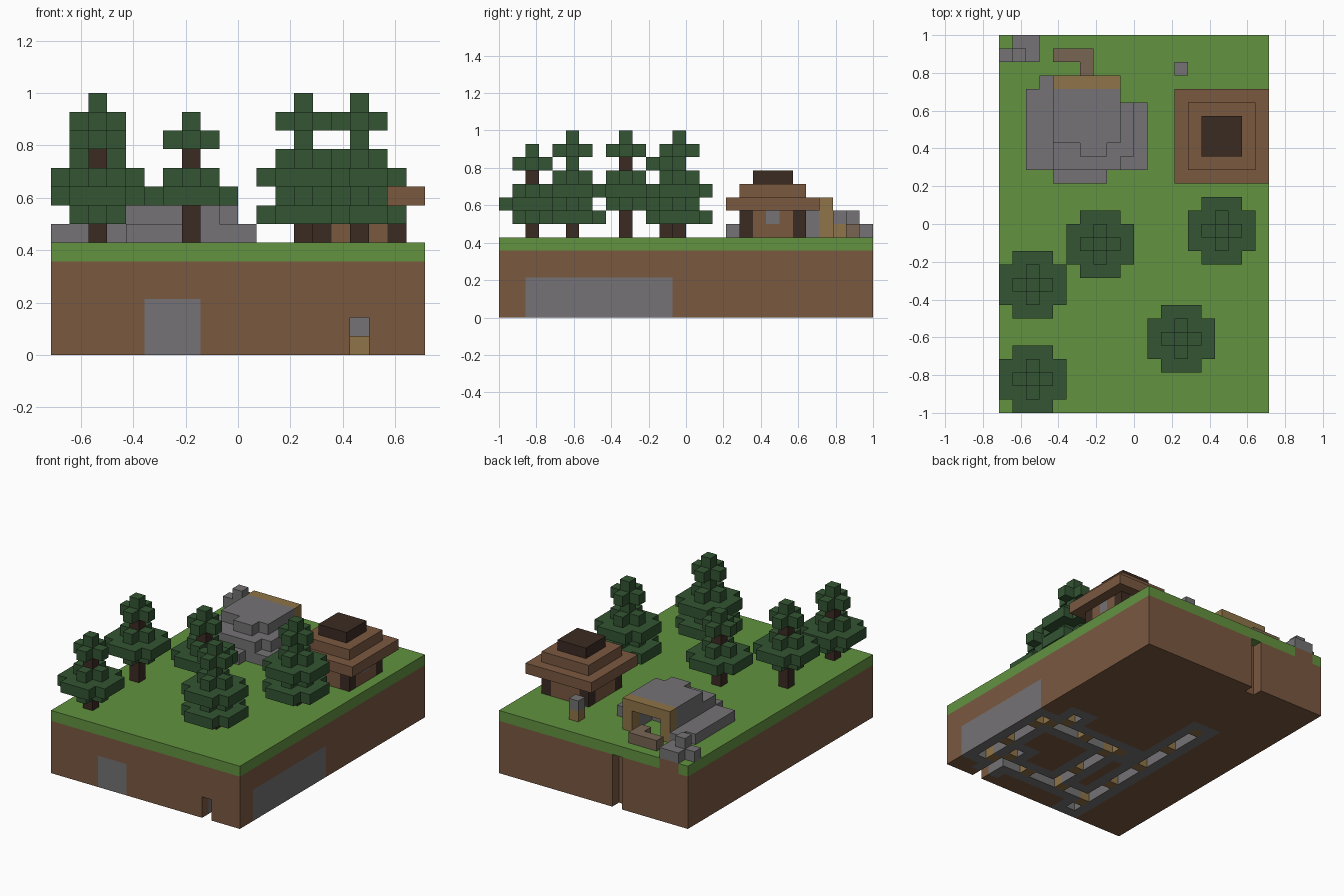
import bpy
import bmesh
from mathutils import Vector

U = 1 / 14                      # edge length of one block
W, D, TOP = 20, 28, 6           # ground size in blocks

old = bpy.data.objects.get("Cube")
if old:
    bpy.data.objects.remove(old, do_unlink=True)

PALETTE = {
    "grass": (0.122, 0.288, 0.051),
    "soil": (0.195, 0.098, 0.051),
    "stone": (0.176, 0.170, 0.176),
    "leaves": (0.033, 0.089, 0.033),
    "dark_wood": (0.044, 0.024, 0.016),
    "timber": (0.275, 0.174, 0.065),
    "worn_timber": (0.188, 0.130, 0.086),
}
NAMES = list(PALETTE)
MATS = []
for name, rgb in PALETTE.items():
    m = bpy.data.materials.new(name)
    m.use_nodes = True
    m.diffuse_color = (*rgb, 1)
    bsdf = m.node_tree.nodes["Principled BSDF"]
    bsdf.inputs["Base Color"].default_value = (*rgb, 1)
    bsdf.inputs["Roughness"].default_value = 0.9
    MATS.append(m)

AXES = [Vector(v) for v in ((1, 0, 0), (0, 1, 0), (0, 0, 1))]


def box(x0, x1, y0, y1, z0, z1):
    """All block positions in a half-open range."""
    return [(x, y, z) for x in range(x0, x1) for y in range(y0, y1) for z in range(z0, z1)]


def fill(cells, color, *span):
    cells.update(dict.fromkeys(box(*span), color))


def build(name, cells):
    """Skin a set of coloured blocks, leaving out the faces between neighbours."""
    bm = bmesh.new()
    verts = {}

    def vert(p):
        key = tuple(round(c * 2) for c in p)
        if key not in verts:
            verts[key] = bm.verts.new(((p.x - W / 2) * U, (p.y - D / 2) * U, p.z * U))
        return verts[key]

    for cell, color in cells.items():
        mid = Vector(cell) + Vector((0.5, 0.5, 0.5))
        for i in range(3):
            for s in (1, -1):
                n = AXES[i] * s
                if tuple(int(a + b) for a, b in zip(cell, n)) in cells:
                    continue
                a, b = AXES[(i + 1) % 3] / 2, AXES[(i + 2) % 3] * s / 2
                c = mid + n / 2
                f = bm.faces.new([vert(p) for p in (c - a - b, c + a - b, c + a + b, c - a + b)])
                f.material_index = NAMES.index(color)
    me = bpy.data.meshes.new(name)
    bm.to_mesh(me)
    bm.free()
    for m in MATS:
        me.materials.append(m)
    ob = bpy.data.objects.new(name, me)
    bpy.context.collection.objects.link(ob)
    return ob


# Ground block: soil with a grass layer
ground = {}
fill(ground, "soil", 0, W, 0, D, 0, TOP - 1)
fill(ground, "grass", 0, W, 0, D, TOP - 1, TOP)
fill(ground, "soil", 1, 3, D - 1, D, TOP - 1, TOP)

# Mine tunnels cut into the underside, lined with stone
tunnels = set()
for span in ((6, 7, 1, 19), (18, 19, 4, 12), (9, 19, 11, 12), (10, 11, 3, 12),
             (6, 19, 3, 4), (16, 17, 2, 6), (16, 17, 11, 14)):
    tunnels.update(box(*span, 0, 2))
for x, y, z in tunnels:
    for near in box(x - 1, x + 2, y - 1, y + 2, z - 1, z + 2):
        if near in ground:
            ground[near] = "stone"
for x, y, z in tunnels:
    if (x + y) % 4 == 0:         # props beside the tunnel and a beam across it
        for side in ((x - 1, y, z), (x + 1, y, z), (x, y - 1, z), (x, y + 1, z)):
            if side in ground and side not in tunnels and 0 < side[0] < W - 1 and side[1] > 0 and z:
                ground[side] = "timber"
for x, y, z in tunnels:
    if (x + y) % 4 == 0 and z == 0:
        ground[x, y, z] = "timber"
    else:
        ground.pop((x, y, z), None)

# Front notch and back shaft
for cell in box(16, 17, 0, 2, 0, 2) + box(7, 8, D - 1, D, 0, TOP - 1):
    ground.pop(cell, None)
build("ground", ground)


def tree(name, cx, cy, layers):
    """layers: one character per block of height; t is trunk, digits are leaf width."""
    cells = {}
    for z, kind in enumerate(layers, TOP):
        if kind == "t":
            cells[cx, cy, z] = "dark_wood"
            continue
        r = int(kind) // 2
        arm = r - 1 if r else 0
        fill(cells, "leaves", cx - r, cx + r + 1, cy - arm, cy + arm + 1, z, z + 1)
        fill(cells, "leaves", cx - arm, cx + arm + 1, cy - r, cy + r + 1, z, z + 1)
    build(name, cells)


# Trees
tree("tree_front_right", 2, 2, "t353t31")
tree("tree_middle_right", 2, 9, "tt353t31")
tree("tree_centre", 7, 12, "tt53t31")
tree("tree_middle_left", 16, 13, "t5353131")
tree("tree_front_left", 13, 5, "t5353131")

# Cabin walls with corner posts and a window
cabin = {}
fill(cabin, "soil", 14, 19, 18, 23, 6, 8)
for x in (14, 18):
    for y in (18, 22):
        fill(cabin, "dark_wood", x, x + 1, y, y + 1, 6, 8)
cabin[18, 20, 7] = "stone"
build("cabin_walls", cabin)

# Stepped cabin roof
roof = {}
fill(roof, "soil", 13, 20, 17, 24, 8, 9)
fill(roof, "soil", 14, 19, 18, 23, 9, 10)
fill(roof, "dark_wood", 15, 18, 19, 22, 10, 11)
build("cabin_roof", roof)

# Stepped rock mound with a cave opening at the back
mound = {}
for span in ((2, 9, 18, 24, 6, 7), (9, 11, 18, 23, 6, 7), (4, 8, 17, 18, 6, 7),
             (3, 4, 24, 25, 6, 7), (4, 9, 18, 24, 7, 8), (9, 10, 19, 23, 7, 8),
             (4, 9, 20, 24, 8, 9), (6, 8, 19, 20, 8, 9)):
    fill(mound, "stone", *span)
for cell in box(5, 8, 22, 24, 6, 8):
    mound.pop(cell)
build("rock_mound", mound)

# Timber frame around the cave
frame = {}
fill(frame, "timber", 4, 9, 24, 25, 6, 9)
for cell in box(5, 8, 24, 25, 6, 8):
    frame.pop(cell)
build("cave_frame", frame)

# Low timber walkway outside the cave
walkway = {}
fill(walkway, "worn_timber", 4, 7, 26, 27, 6, 7)
fill(walkway, "worn_timber", 6, 7, 25, 26, 6, 7)
build("walkway", walkway)

# Corner rocks
rocks = {}
fill(rocks, "stone", 1, 3, 26, 28, 6, 7)
fill(rocks, "stone", 0, 1, 26, 27, 6, 7)
fill(rocks, "stone", 1, 2, 26, 27, 7, 8)
build("corner_rocks", rocks)

# Lamp post
build("lamp_post", {(13, 25, 6): "timber", (13, 25, 7): "stone"})
